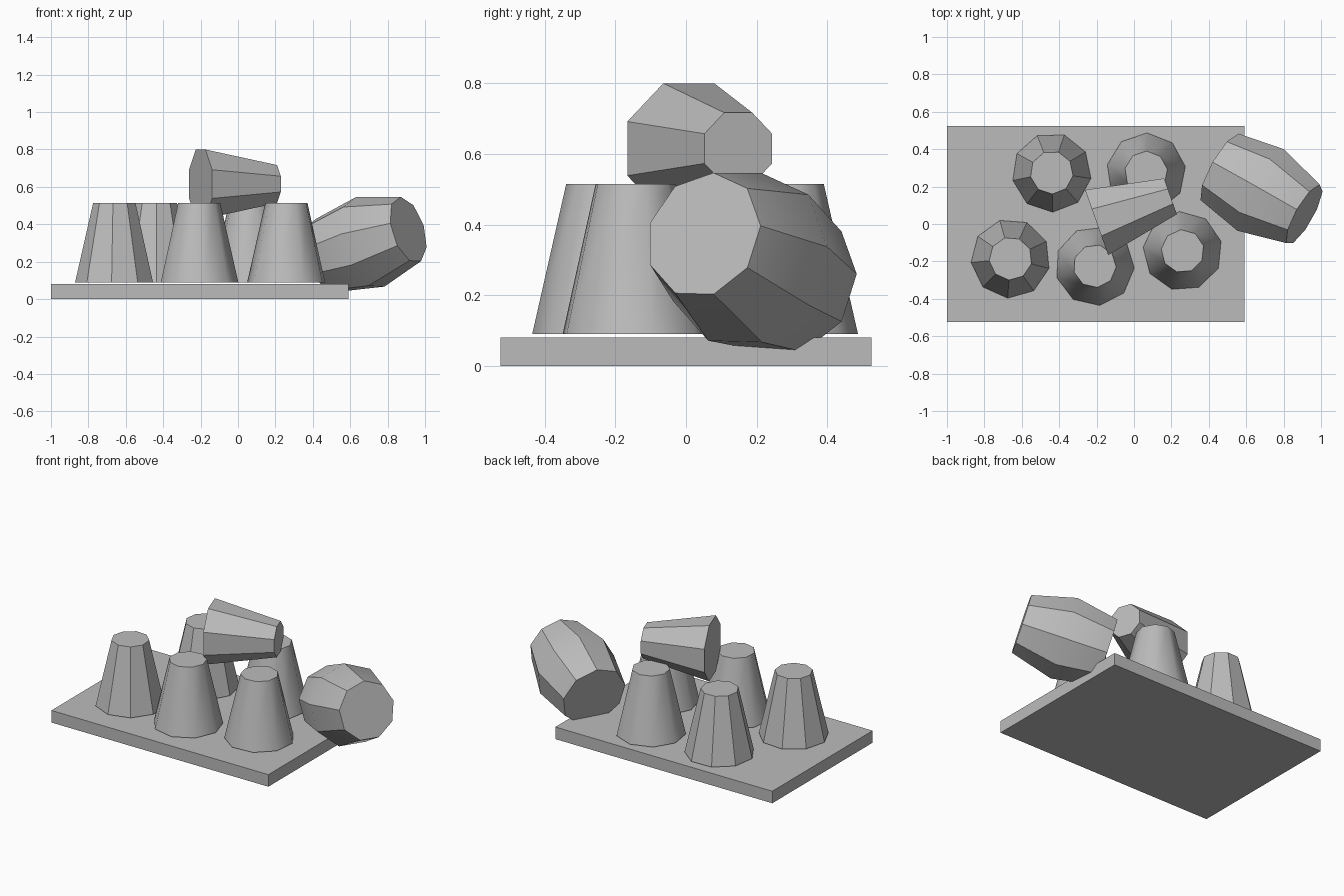
import bpy, bmesh, math
from mathutils import Vector

cube = bpy.data.objects.get("Cube")
if cube:
    bpy.data.objects.remove(cube)

stone = bpy.data.materials.new("plain grey")
stone.use_nodes = True
GREY = (0.5, 0.5, 0.5, 1)
stone.diffuse_color = GREY
stone.node_tree.nodes["Principled BSDF"].inputs["Base Color"].default_value = GREY


def finish(name, bm, smooth_angle=None):
    bmesh.ops.recalc_face_normals(bm, faces=bm.faces)
    mesh = bpy.data.meshes.new(name)
    bm.to_mesh(mesh)
    bm.free()
    mesh.materials.append(stone)
    obj = bpy.data.objects.new(name, mesh)
    bpy.context.collection.objects.link(obj)
    if smooth_angle:
        bpy.ops.object.select_all(action='DESELECT')
        obj.select_set(True)
        bpy.context.view_layer.objects.active = obj
        bpy.ops.object.shade_smooth_by_angle(angle=math.radians(smooth_angle))
    return obj


def turned(name, start, end, radii, sides, phase=0, smooth_angle=None):
    """Capped faceted solid with evenly spaced rings from start to end."""
    start, end = Vector(start), Vector(end)
    turn = (end - start).to_track_quat('Z', 'Y')
    bm = bmesh.new()
    rings = []
    for i, radius in enumerate(radii):
        centre = start.lerp(end, i / (len(radii) - 1))
        ring = []
        for k in range(sides):
            a = phase + math.tau * k / sides
            ring.append(bm.verts.new(centre + turn @ Vector((math.cos(a), math.sin(a), 0)) * radius))
        rings.append(ring)
    for low, high in zip(rings, rings[1:]):
        for k in range(sides):
            n = (k + 1) % sides
            bm.faces.new((low[k], low[n], high[n], high[k]))
    bm.faces.new(rings[0])
    bm.faces.new(rings[-1])
    return finish(name, bm, smooth_angle)


# Flat base slab
bm = bmesh.new()
bmesh.ops.create_cube(bm, size=1)
bmesh.ops.scale(bm, vec=(1.59, 1.05, 0.08), verts=bm.verts)
bmesh.ops.translate(bm, vec=(-0.205, 0, 0.04), verts=bm.verts)
finish("base_slab", bm)

# Five upright tapered cups: x, y, phase, smoothing angle
cups = [(-0.44, 0.275, 0.2, None), (0.065, 0.275, 0.5, 42),
        (-0.66, -0.185, 0.1, None), (-0.21, -0.225, 0.3, 42),
        (0.26, -0.145, 0.6, 42)]
for i, (x, y, phase, smooth) in enumerate(cups):
    turned(f"upright_cup_{i + 1}", (x, y, 0.09), (x, y, 0.515),
           (0.212, 0.115), 9, phase, smooth)

# Cup lying on top of the others
turned("lying_cup", (-0.2, 0.008, 0.615), (0.195, 0.148, 0.615),
       (0.2, 0.11), 8, math.pi / 8)

# Leaning barrel beside the slab
turned("barrel", (0.465, 0.3, 0.23), (0.91, 0.05, 0.37),
       (0.208, 0.255, 0.183), 9, 0.15, 30)
